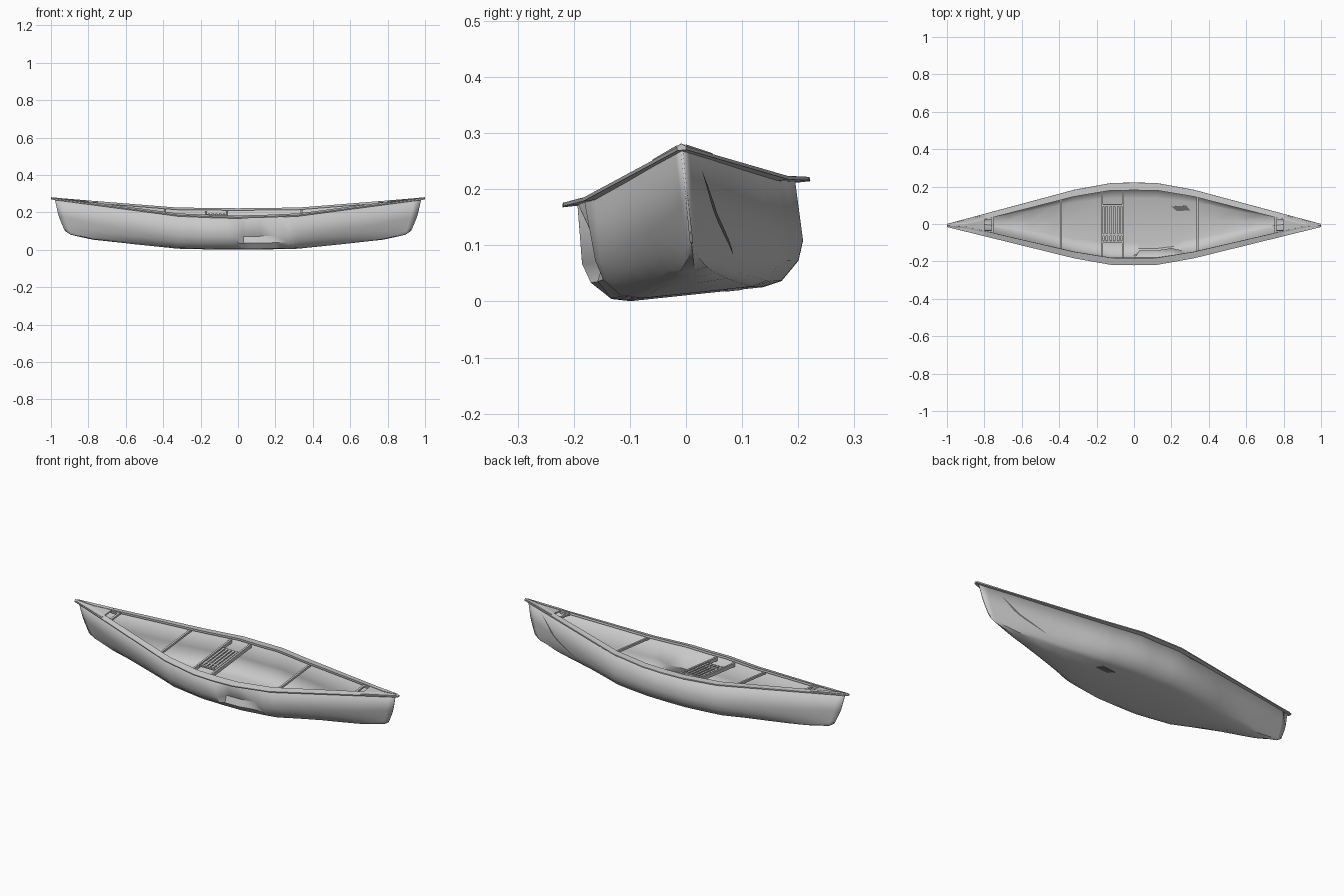
import bpy, bmesh, math

cube = bpy.data.objects.get("Cube")
if cube:
    bpy.data.objects.remove(cube, do_unlink=True)

ROLL = 0.105          # the boat leans a little to one side
OFFSET = (0, 0.02, 0.009)


def material(name, value):
    m = bpy.data.materials.new(name)
    m.use_nodes = True
    c = (value, value, value, 1)
    m.diffuse_color = c
    m.node_tree.nodes["Principled BSDF"].inputs["Base Color"].default_value = c
    return m


GREY = material("light grey", 0.58)
DARK = material("dark grey", 0.16)


def finish(name, bm, mat=GREY, smooth=False):
    bmesh.ops.remove_doubles(bm, verts=bm.verts, dist=0.0002)
    bmesh.ops.recalc_face_normals(bm, faces=bm.faces)
    me = bpy.data.meshes.new(name)
    bm.to_mesh(me)
    bm.free()
    me.materials.append(mat)
    ob = bpy.data.objects.new(name, me)
    bpy.context.collection.objects.link(ob)
    ob.location = OFFSET
    ob.rotation_euler.x = ROLL
    if smooth:
        bpy.ops.object.select_all(action='DESELECT')
        ob.select_set(True)
        bpy.context.view_layer.objects.active = ob
        bpy.ops.object.shade_smooth_by_angle(angle=math.radians(35))
    return ob


def loft(name, rings, closed=False, mat=GREY, smooth=False):
    bm = bmesh.new()
    rows = [[bm.verts.new(p) for p in r] for r in rings]
    n = len(rows[0])
    for a, b in zip(rows, rows[1:]):
        for i in range(n if closed else n - 1):
            j = (i + 1) % n
            bm.faces.new((a[i], a[j], b[j], b[i]))
    if closed:
        bm.faces.new(rows[0])
        bm.faces.new(rows[-1][::-1])
    return finish(name, bm, mat, smooth)


def box(name, center, size, mat=GREY):
    bm = bmesh.new()
    bmesh.ops.create_cube(bm, size=1)
    for v in bm.verts:
        v.co = [c + q * s for c, q, s in zip(center, v.co, size)]
    return finish(name, bm, mat)


def sample(x, table):
    x = abs(x)
    for (a, p), (b, q) in zip(table, table[1:]):
        if x <= b:
            return p + (q - p) * (x - a) / (b - a)
    return table[-1][1]


# Lengthwise curves, measured from the middle to either end
WIDTH = [(0, .198), (.12, .198), (.32, .166), (.55, .108), (.78, .053), (.98, .002)]
RIM_WIDTH = [(0, .222), (.12, .22), (.32, .184), (1, .008)]
RIM_Z = [(0, .187), (.3, .192), (1, .266)]
KEEL = [(0, .004), (.32, .007), (.6, .027), (.8, .047), (.94, .072), (.98, .092)]
MID = [(0, 0), (.6, 0), (.77, .04), (.94, .22), (1, .41), (.985, 1)]
END = [(0, 0), (.35, .04), (.5, .12), (.7, .3), (.85, .5), (1, 1)]


def half_section(x, side):
    """Hull points from keel to rim at one station."""
    e = min(max((abs(x) - .3) / .68, 0), 1)
    w, k, top = sample(x, WIDTH), sample(x, KEEL), sample(x, RIM_Z)
    rake = .055 * max(0, (abs(x) - .75) / .23)
    pts = []
    for (mw, mh), (ew, eh) in zip(MID, END):
        h = mh + (eh - mh) * e
        px = x - math.copysign(rake * (1 - h) ** 1.5, x)
        pts.append([px, side * w * (mw + (ew - mw) * e), k + (top - k) * h])
    return pts


# Hull with a dent in its front side
half = [.06, .12, .2, .32, .43, .55, .67, .78, .87, .94, .98]
stations = sorted([-x for x in half] + half + [0, .03, .27])
rings = []
for x in stations:
    front, back = half_section(x, -1), half_section(x, 1)
    if .02 < x < .21:
        front[4][1] += .04
        front[3][1] += .012
    rings.append(front[::-1] + back[1:])
hull = loft("hull", rings, smooth=True)
shell = hull.modifiers.new("shell", 'SOLIDIFY')
shell.thickness = .004
shell.offset = -1

# Flat gunwales along both sides
rim_x = [-1, -.9, -.76, -.55, -.32, -.12, 0, .12, .32, .55, .76, .9, 1]
for side, label in ((-1, "front"), (1, "back")):
    rings = []
    for x in rim_x:
        out, z = sample(x, RIM_WIDTH), sample(x, RIM_Z)
        inner = max(out - .04 + .014 * abs(x), 0)
        rings.append([(x, side * inner, z + .008), (x, side * out, z + .002),
                      (x, side * out, z - .004), (x, side * inner, z - .004)])
    loft(label + "_gunwale", rings, closed=True)

# End decks with a carrying bar ahead of each
for s, label in ((-1, "right"), (1, "left")):
    rings = []
    for x in (.8, .9, .99):
        w, z = sample(x, RIM_WIDTH) * .9, sample(x, RIM_Z)
        rings.append([(s * x, -w, z - .002), (s * x, w, z - .002),
                      (s * x, w, z + .006), (s * x, -w, z + .006)])
    loft(label + "_deck", rings, closed=True)
    z = sample(.76, RIM_Z)
    box(label + "_carry_bar", (s * .757, 0, z - .002), (.012, .1, .01))
    for t in (-1, 1):
        box(label + "_carry_bracket", (s * .78, t * .033, z - .002), (.045, .008, .01))

# Thwarts
for x, label in ((-.39, "right"), (.34, "left")):
    box(label + "_thwart", (x, 0, sample(x, RIM_Z) - .01),
        (.011, 2 * sample(x, WIDTH) - .01, .012))

# Slatted seat hung between two rails
for x in (-.172, -.058):
    box("seat_rail", (x, 0, .168), (.011, 2 * sample(x, WIDTH) - .012, .02))
for i in range(5):
    box("seat_slat", (-.155 + i * .02, 0, .172), (.012, .2, .006))
for y in (-.098, -.06, .098):
    box("seat_crosspiece", (-.115, y, .169), (.112, .012, .007))


def hull_point(x, v):
    """Point on the back side, v running over the section rows."""
    pts = half_section(x, 1)
    i = min(int(v), 4)
    return [a + (b - a) * (v - i) for a, b in zip(pts[i], pts[i + 1])]


# Long crease near the left end, and a scuff through the floor
strip = []
for i in range(9):
    t = i / 8
    x, v = .87 - .25 * t, 4.7 - 2.1 * t
    spread = .002 + .13 * math.sin(math.pi * t)
    ring = []
    for d in (-spread, spread):
        p = hull_point(x, v + d)
        ring.append((p[0] + .001, p[1] + .003, p[2]))
    strip.append(ring)
loft("hull_crease", strip, mat=DARK)

scuff = [[(.2, .075, z), (.23, .05, z), (.3, .055, z), (.28, .08, z)] for z in (.003, .012)]
loft("floor_scuff", scuff, closed=True, mat=DARK)
